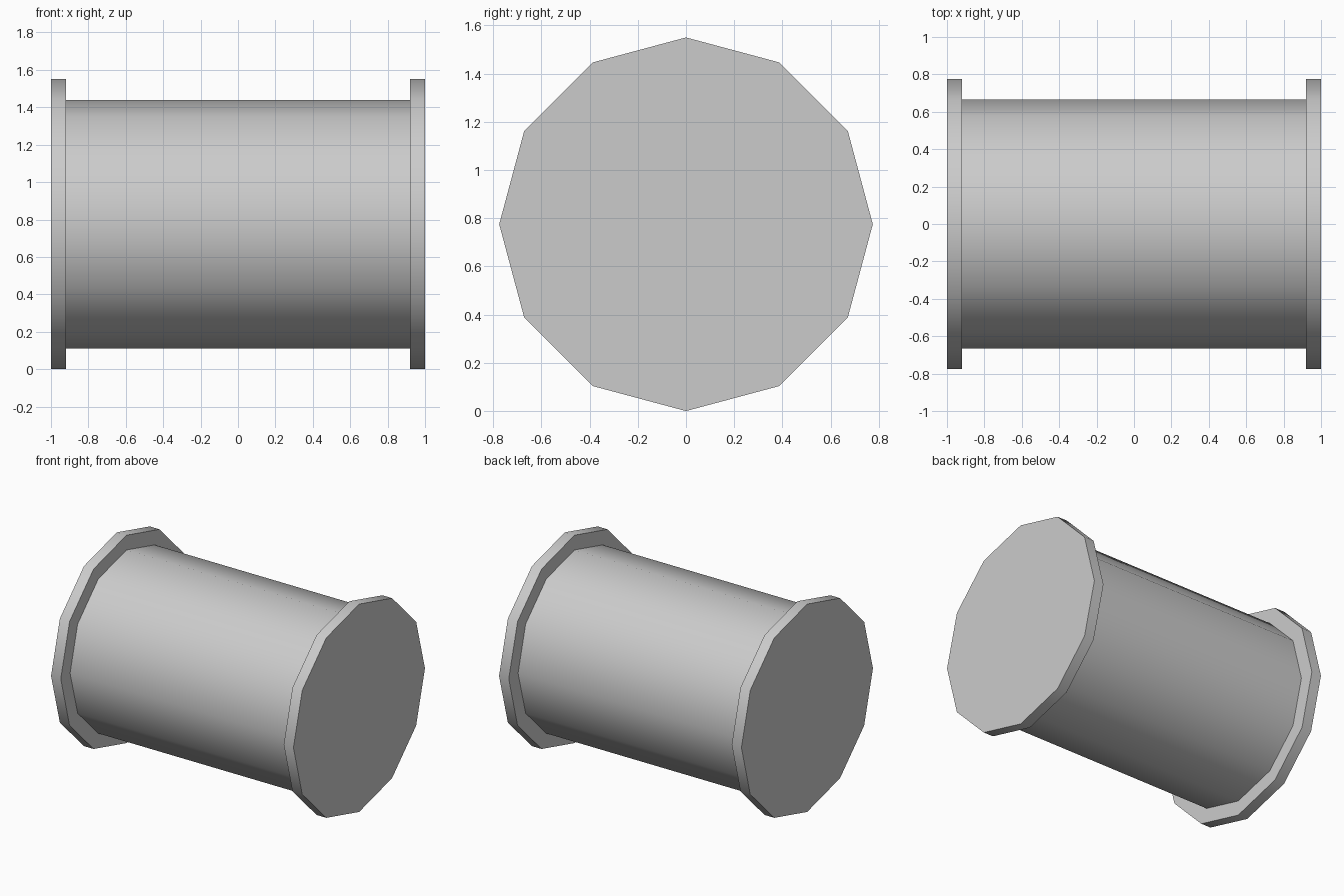
import bpy, bmesh
from math import sin, cos, pi, radians

if "Cube" in bpy.data.objects:
    bpy.data.objects.remove(bpy.data.objects["Cube"])

SIDES = 12
CENTRE_Z = 0.775
FLANGE_R, BODY_R = 0.775, 0.665

# Spool profile as (x, radius): left flange, drum, right flange
half = [(0.92, BODY_R), (0.92, FLANGE_R), (1.0, FLANGE_R)]
profile = [(-x, r) for x, r in reversed(half)] + half

bm = bmesh.new()
rings = []
for x, r in profile:
    rings.append([bm.verts.new((x, r * cos(2 * pi * i / SIDES), r * sin(2 * pi * i / SIDES)))
                  for i in range(SIDES)])

# Walls between neighbouring rings
for a, b in zip(rings, rings[1:]):
    for i in range(SIDES):
        j = (i + 1) % SIDES
        bm.faces.new((a[i], a[j], b[j], b[i]))

# Flat end caps
bm.faces.new(rings[0])
bm.faces.new(rings[-1])
bmesh.ops.recalc_face_normals(bm, faces=bm.faces)

mesh = bpy.data.meshes.new("flanged_drum")
bm.to_mesh(mesh)
bm.free()
drum = bpy.data.objects.new("flanged_drum", mesh)
drum.location.z = CENTRE_Z
bpy.context.collection.objects.link(drum)

# Smooth round walls, sharp flange edges
bpy.context.view_layer.objects.active = drum
drum.select_set(True)
bpy.ops.object.shade_smooth_by_angle(angle=radians(40))
